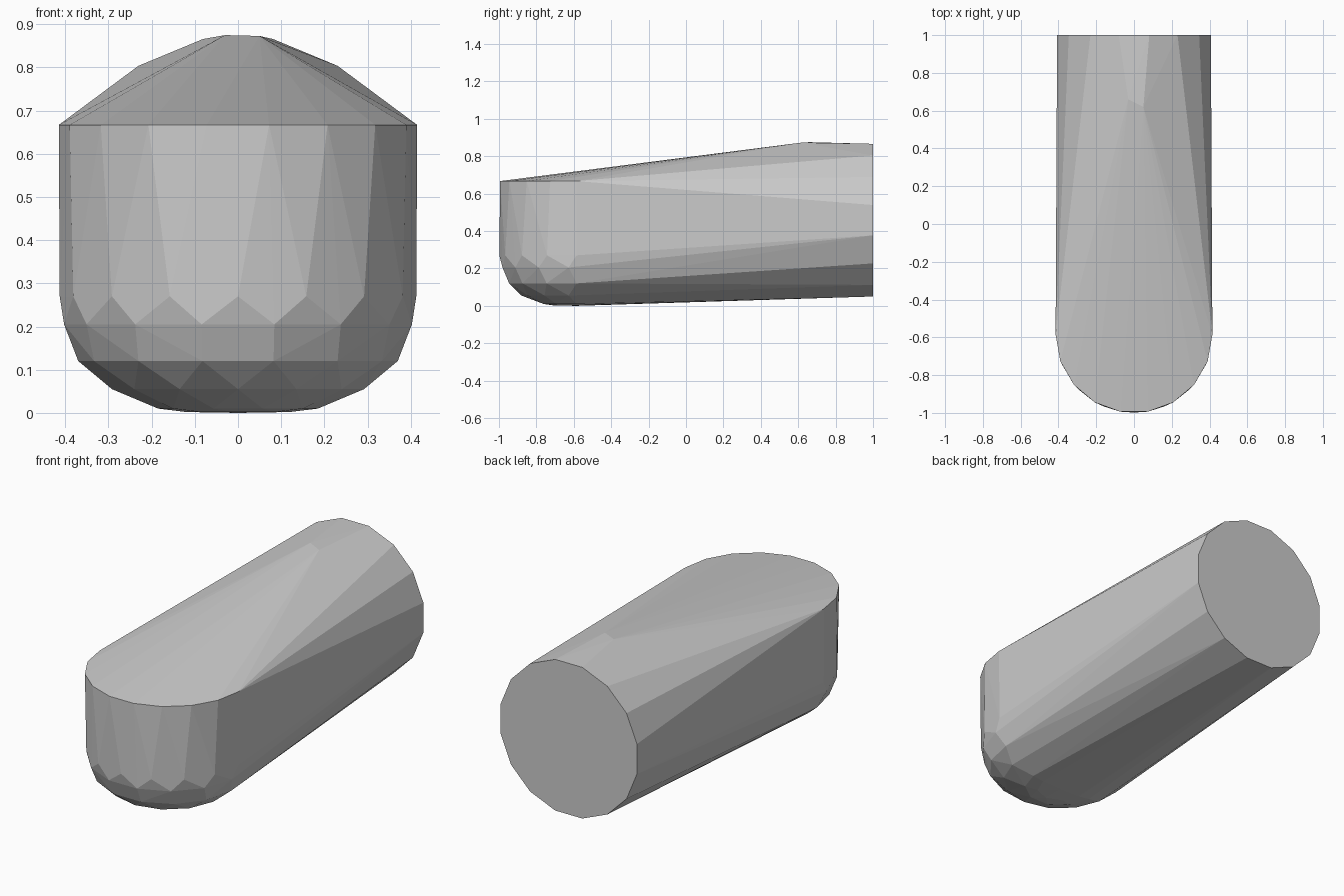
import bpy, bmesh, math

if "Cube" in bpy.data.objects:
    bpy.data.objects.remove(bpy.data.objects["Cube"])

bm = bmesh.new()
CY = -0.585  # centre of the rounded front end


def front_arc(radius, z, count, offset=0.0):
    """Half ring of points around the front end."""
    for i in range(count):
        a = math.pi * (i + offset) / (count - 1 + 2 * offset)
        bm.verts.new((radius * math.cos(a), CY - radius * math.sin(a), z))


# Top rim, then the staggered rings of the rounded toe
front_arc(0.415, 0.667, 10)
for radius, z, count, offset in [(0.413, 0.27, 9, 0.0), (0.405, 0.205, 8, 0.25),
                                 (0.37, 0.12, 8, 0.0), (0.295, 0.055, 7, 0.3),
                                 (0.185, 0.01, 6, 0.0), (0.12, 0.002, 5, 0.0)]:
    front_arc(radius, z, count, offset)
bm.verts.new((0, CY, 0))

# Round flat back end
for k in range(16):
    a = math.radians(11.25 + 22.5 * k)
    bm.verts.new((0.415 * math.cos(a), 1.0, 0.458 + 0.416 * math.sin(a)))

# Slight crest on the top
for co in [(0.05, 0.62, 0.873), (-0.03, 0.66, 0.875)]:
    bm.verts.new(co)

# Wrap all sections in one faceted skin
hull = bmesh.ops.convex_hull(bm, input=bm.verts[:])
loose = [v for v in bm.verts if not v.link_faces]
bmesh.ops.delete(bm, geom=loose, context='VERTS')
bmesh.ops.dissolve_limit(bm, angle_limit=math.radians(0.5),
                         verts=bm.verts[:], edges=bm.edges[:])
bmesh.ops.recalc_face_normals(bm, faces=bm.faces[:])

mesh = bpy.data.meshes.new("rounded_block")
bm.to_mesh(mesh)
bm.free()
obj = bpy.data.objects.new("rounded_block", mesh)
bpy.context.collection.objects.link(obj)
